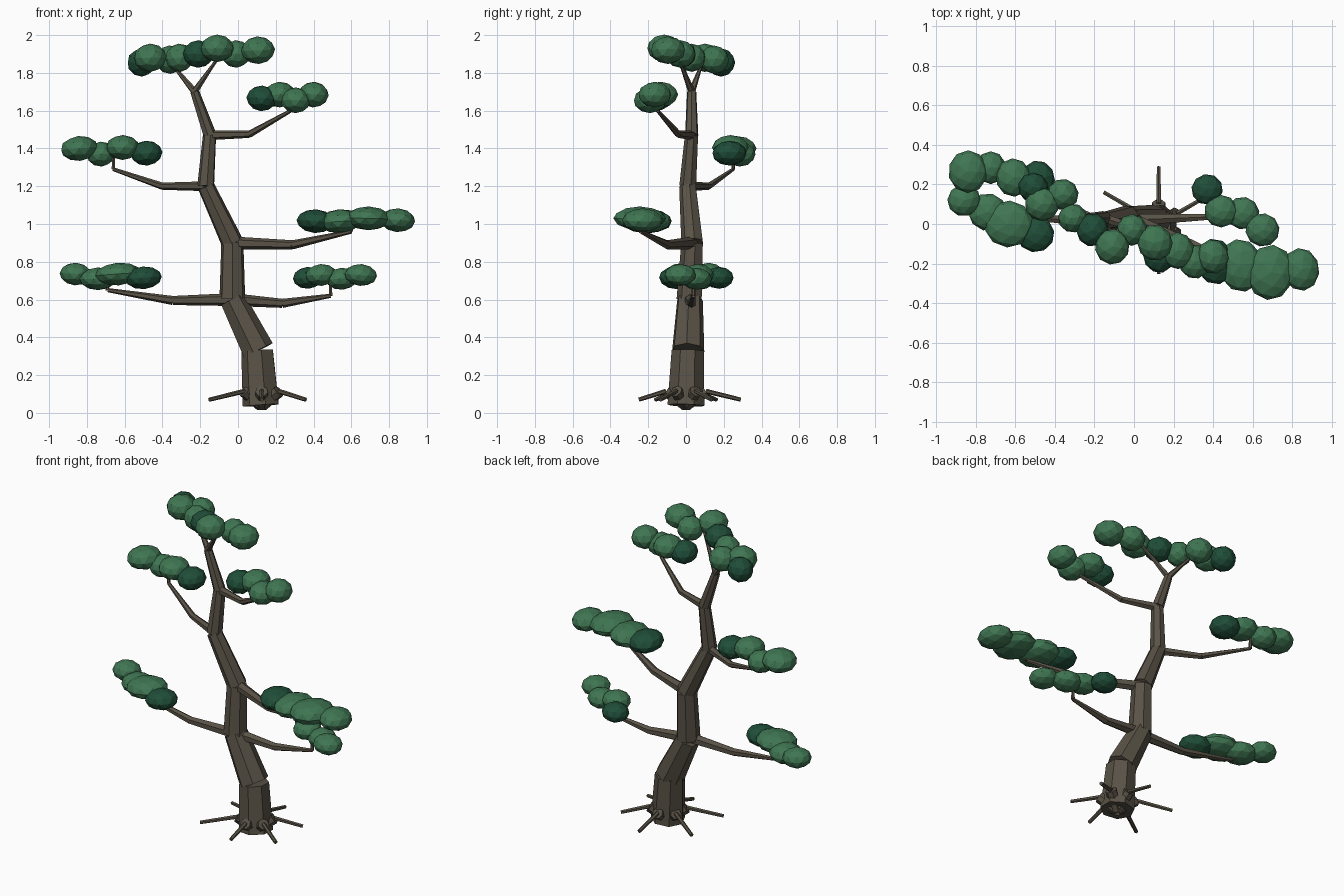
import bpy
import bmesh
import math
import random
from mathutils import Matrix, Vector

random.seed(4)
default_cube = bpy.data.objects.get("Cube")
if default_cube:
    bpy.data.objects.remove(default_cube, do_unlink=True)


def make_material(name, colour):
    material = bpy.data.materials.new(name)
    material.use_nodes = True
    rgba = (*colour, 1.0)
    material.diffuse_color = rgba
    material.node_tree.nodes["Principled BSDF"].inputs["Base Color"].default_value = rgba
    return material


bark = make_material("brown bark", (0.1, 0.085, 0.062))
leaf = make_material("green foliage", (0.05, 0.18, 0.085))
dark_leaf = make_material("dark green foliage", (0.014, 0.075, 0.04))


def finish(name, bm, materials):
    mesh = bpy.data.meshes.new(name)
    bm.to_mesh(mesh)
    bm.free()
    for material in materials:
        mesh.materials.append(material)
    obj = bpy.data.objects.new(name, mesh)
    bpy.context.collection.objects.link(obj)
    return obj


def limb(name, points, radii, sides):
    """A chain of separate tapered prisms, each square to its own direction."""
    bm = bmesh.new()
    for i in range(len(points) - 1):
        start, end = Vector(points[i]), Vector(points[i + 1])
        axis = end - start
        turn = axis.to_track_quat("Z", "Y").to_matrix().to_4x4()
        place = Matrix.Translation((start + end) / 2) @ turn
        bmesh.ops.create_cone(bm, cap_ends=True, segments=sides, radius1=radii[i],
                              radius2=radii[i + 1], depth=axis.length, matrix=place)
    return finish(name, bm, [bark])


def foliage(name, blobs, depth, height):
    """A row of flattened faceted blobs (x, y, z, radius); the first is the dark one."""
    bm = bmesh.new()
    for i, (x, y, z, radius) in enumerate(blobs):
        old_faces = set(bm.faces)
        spin = Matrix.Rotation(random.uniform(-0.3, 0.3), 4, "Z")
        tilt = Matrix.Rotation(random.uniform(-0.1, 0.1), 4, "Y")
        size = Matrix.Diagonal((radius, radius * depth, height, 1))
        bmesh.ops.create_icosphere(bm, subdivisions=2, radius=1,
                                   matrix=Matrix.Translation((x, y, z)) @ spin @ tilt @ size)
        for face in bm.faces:
            if face not in old_faces:
                face.material_index = 1 if i == 0 else 0
    return finish(name, bm, [leaf, dark_leaf])


# Trunk, bending from side to side
base = Vector((0.125, 0, 0.04))
knees = [base, (0.105, 0.01, 0.33), (-0.03, 0.02, 0.6), (-0.03, 0.035, 0.9),
         (-0.17, 0.01, 1.2), (-0.15, 0.03, 1.47), (-0.23, 0.03, 1.7)]
limb("trunk", knees, [0.1, 0.088, 0.07, 0.06, 0.046, 0.036, 0.025], 7)

# Roots: a thick stub rising out of the base, then a thin spike reaching down
for i, reach in enumerate([0.27, 0.29, 0.32, 0.32, 0.25, 0.27]):
    angle = math.radians(30 + 60 * i)
    out = Vector((math.cos(angle), math.sin(angle), 0))
    knob = base + out * 0.105 + Vector((0, 0, 0.075))
    tip = base + out * reach + Vector((0, 0, 0.03))
    limb("root_stub", [base, knob], [0.034, 0.034], 7)
    limb("root_spike", [knob, tip], [0.013, 0.011], 6)

# Branches
thick = [0.034, 0.024, 0.011, 0.008]
limb("lower_right_branch", [(-0.03, 0.01, 0.6), (-0.345, 0.02, 0.595),
                            (-0.69, 0.05, 0.65), (-0.7, 0.05, 0.71)], thick, 6)
limb("lower_left_branch", [(-0.03, 0.02, 0.6), (0.235, 0.03, 0.58),
                           (0.49, 0.04, 0.62), (0.49, 0.04, 0.7)], thick, 6)
limb("middle_left_branch", [(-0.03, 0.035, 0.9), (0.29, -0.1, 0.89),
                            (0.6, -0.24, 0.96), (0.6, -0.24, 1.02)], thick, 6)
slim = [0.026, 0.019, 0.01, 0.008]
limb("middle_right_branch", [(-0.17, 0.01, 1.2), (-0.4, 0.12, 1.2),
                             (-0.66, 0.25, 1.29), (-0.66, 0.25, 1.38)], slim, 6)
limb("upper_left_branch", [(-0.15, 0.03, 1.47), (0.06, -0.04, 1.475),
                           (0.28, -0.15, 1.6), (0.28, -0.15, 1.67)], slim, 6)
limb("right_fork", [knees[-1], (-0.32, 0.07, 1.81), (-0.38, 0.1, 1.88)], slim[1:], 6)
limb("left_fork", [knees[-1], (-0.14, -0.02, 1.83), (-0.09, -0.05, 1.9)], slim[1:], 6)

# Foliage pads
foliage("lower_right_foliage", [(-0.5, -0.05, 0.715, 0.098), (-0.635, 0, 0.735, 0.125),
                                (-0.74, 0.06, 0.71, 0.1), (-0.86, 0.12, 0.735, 0.085)], 0.95, 0.06)
foliage("lower_left_foliage", [(0.37, 0.175, 0.715, 0.08), (0.44, 0.065, 0.73, 0.085),
                               (0.55, 0.055, 0.71, 0.085), (0.65, -0.03, 0.73, 0.087)], 0.97, 0.058)
foliage("middle_left_foliage", [(0.41, -0.19, 1.015, 0.1), (0.54, -0.21, 1.015, 0.115),
                                (0.69, -0.245, 1.03, 0.12), (0.845, -0.23, 1.02, 0.093)], 1.17, 0.063)
foliage("middle_right_foliage", [(-0.485, 0.23, 1.375, 0.085), (-0.61, 0.235, 1.405, 0.09),
                                 (-0.725, 0.285, 1.37, 0.077), (-0.84, 0.265, 1.4, 0.1)], 1.08, 0.066)
foliage("upper_left_foliage", [(0.125, -0.16, 1.665, 0.08), (0.22, -0.135, 1.685, 0.085),
                               (0.305, -0.19, 1.655, 0.08), (0.4, -0.165, 1.685, 0.08)], 1.1, 0.068)
foliage("crown_right_foliage", [(-0.51, 0.185, 1.855, 0.077), (-0.465, 0.1, 1.88, 0.088),
                                (-0.36, 0.15, 1.87, 0.08), (-0.31, 0.03, 1.88, 0.075)], 0.98, 0.075)
foliage("crown_left_foliage", [(-0.21, -0.03, 1.9, 0.082), (-0.11, -0.115, 1.93, 0.088),
                               (-0.01, -0.03, 1.9, 0.078), (0.106, -0.095, 1.92, 0.09)], 1.03, 0.073)
